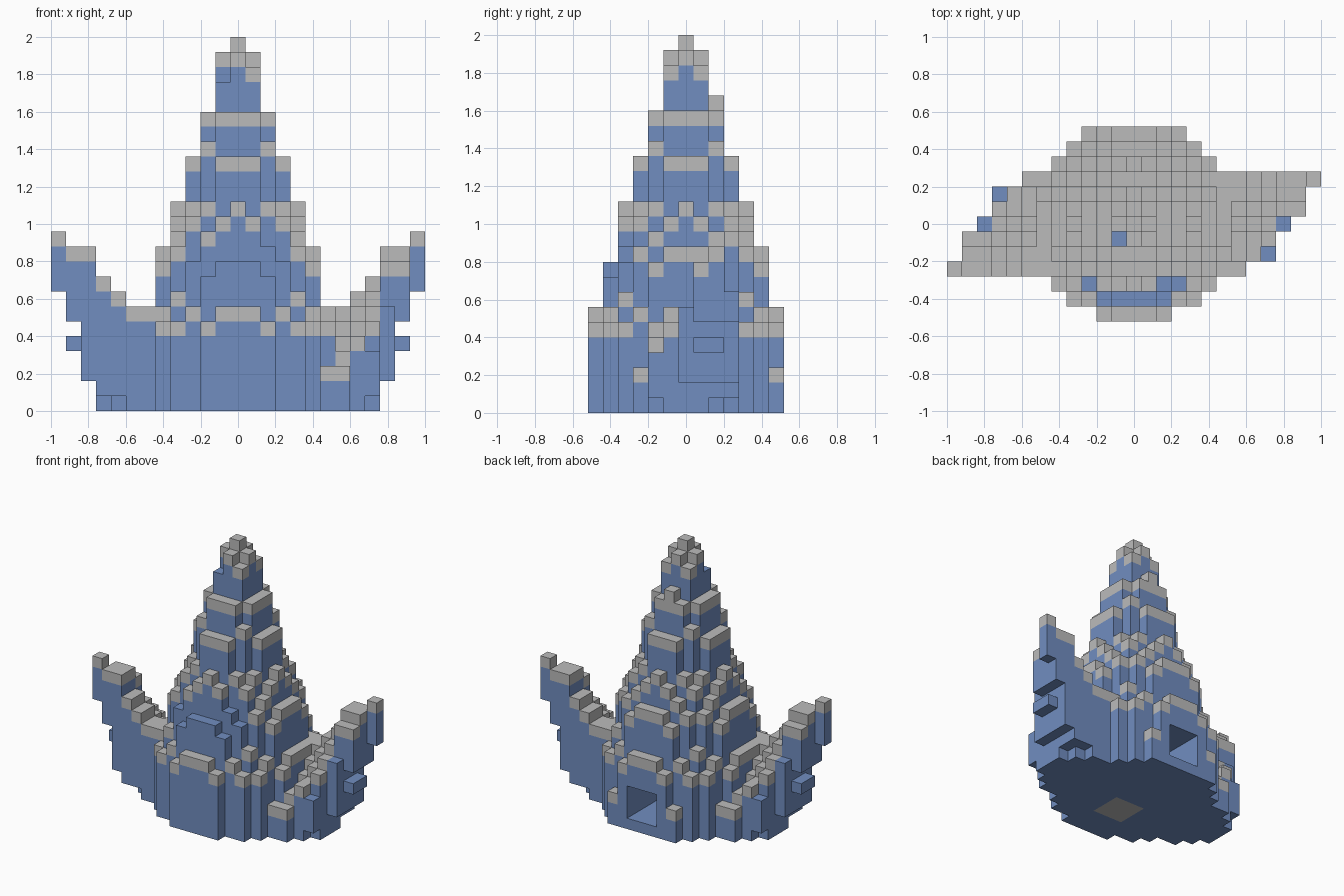
import bpy
import bmesh
from mathutils import Vector

CELL = 0.08

cube = bpy.data.objects.get("Cube")
if cube:
    bpy.data.objects.remove(cube, do_unlink=True)


def make_material(name, rgb):
    mat = bpy.data.materials.new(name)
    mat.use_nodes = True
    color = (*rgb, 1.0)
    mat.diffuse_color = color
    mat.node_tree.nodes["Principled BSDF"].inputs["Base Color"].default_value = color
    return mat


BLUE, GREY = range(2)
materials = [make_material("ice blue", (0.165, 0.27, 0.53)),
             make_material("snow grey", (0.5, 0.5, 0.5))]

# Spire: column height by squared distance from the axis
SPIRE = {0: 25, 1: 24, 2: 23, 4: 20, 5: 20, 8: 18, 9: 17, 10: 17, 13: 14,
         16: 14, 17: 13, 18: 13, 20: 12, 25: 11, 26: 11, 29: 10, 32: 8,
         34: 7, 36: 7, 37: 7, 40: 6, 41: 6}

# Wing: ridge height and underside by distance out, then reach, floor and drop by row
RIDGE = {5: 7, 6: 7, 7: 7, 8: 8, 9: 9, 10: 11, 11: 11, 12: 12}
UNDERSIDE = {8: 1, 9: 1, 10: 2, 11: 6, 12: 8}
REACH = {3: 12, 2: 11, 1: 11, 0: 10, -1: 9, -2: 9, -3: 7}
FLOOR = {3: 7, 2: 8, 1: 9, 0: 9, -1: 9, -2: 8, -3: 7}
DROP = {3: 0, 2: 0, 1: 1, 0: 2, -1: 3, -2: 3, -3: 4}

cells = {}  # (x, y, z) -> (part, colour)


def column(part, x, y, bottom, top, snowy=True):
    for z in range(bottom, top):
        cells[x, y, z] = (part, GREY if snowy and z == top - 1 else BLUE)


# Wings, the second turned half a circle from the first
for side, part in ((1, "left_wing"), (-1, "right_wing")):
    for y, reach in REACH.items():
        for x in range(5, reach + 1):
            bottom = 0 if x <= FLOOR[y] else UNDERSIDE[x]
            bare = (x, y) in {(10, 0), (9, -2)}
            top = RIDGE[x] - DROP[y]
            if bare:
                top = 7 if y == 0 else 4
            column(part, side * x, side * y, bottom, top, not bare)
    # Small block jutting out under the wing tip
    for y in (1, 2):
        column(part, side * 11, side * y, 4, 5, False)

# Spire columns, with the snow missing from a patch on the front
bare_spots = {(x, -5) for x in range(-2, 3)} | {(3, -4), (-3, -4), (2, -4), (-1, -1)}
for x in range(-6, 7):
    for y in range(-6, 7):
        top = SPIRE.get(x * x + y * y, 0)
        if (x, y) in bare_spots:
            column("spire", x, y, 0, top - 1, False)
        elif top and (x, y, top) not in cells:
            column("spire", x, y, 0, top)
column("spire", 0, 2, 20, 21)
for x in (-3, 3):
    column("spire", x, 6, 0, 3)

# Tunnel entering from the back, with a grey slab in its floor
for x in (-1, 0, 1):
    for y in range(-3, 7):
        for z in (1, 2, 3):
            cells.pop((x, y, z), None)
    for y in (-3, -2, -1):
        cells[x, y, 0] = ("spire", GREY)

DIRECTIONS = [Vector(d) for d in ((1, 0, 0), (-1, 0, 0), (0, 1, 0),
                                  (0, -1, 0), (0, 0, 1), (0, 0, -1))]


def build_part(part):
    """Mesh the exposed block faces of one part."""
    bm = bmesh.new()
    for key, (owner, colour) in cells.items():
        if owner != part:
            continue
        centre = Vector(key) + Vector((0, 0, 0.5))
        for n in DIRECTIONS:
            if tuple(int(a + b) for a, b in zip(key, n)) in cells:
                continue
            u = Vector((n.y, n.z, n.x)) / 2
            v = n.cross(u)
            middle = centre + n / 2
            corners = (middle - u - v, middle + u - v, middle + u + v, middle - u + v)
            face = bm.faces.new([bm.verts.new(c * CELL) for c in corners])
            face.material_index = colour
    bmesh.ops.remove_doubles(bm, verts=bm.verts, dist=CELL / 100)
    mesh = bpy.data.meshes.new(part)
    bm.to_mesh(mesh)
    bm.free()
    for mat in materials:
        mesh.materials.append(mat)
    bpy.context.collection.objects.link(bpy.data.objects.new(part, mesh))


for name in ("spire", "left_wing", "right_wing"):
    build_part(name)
